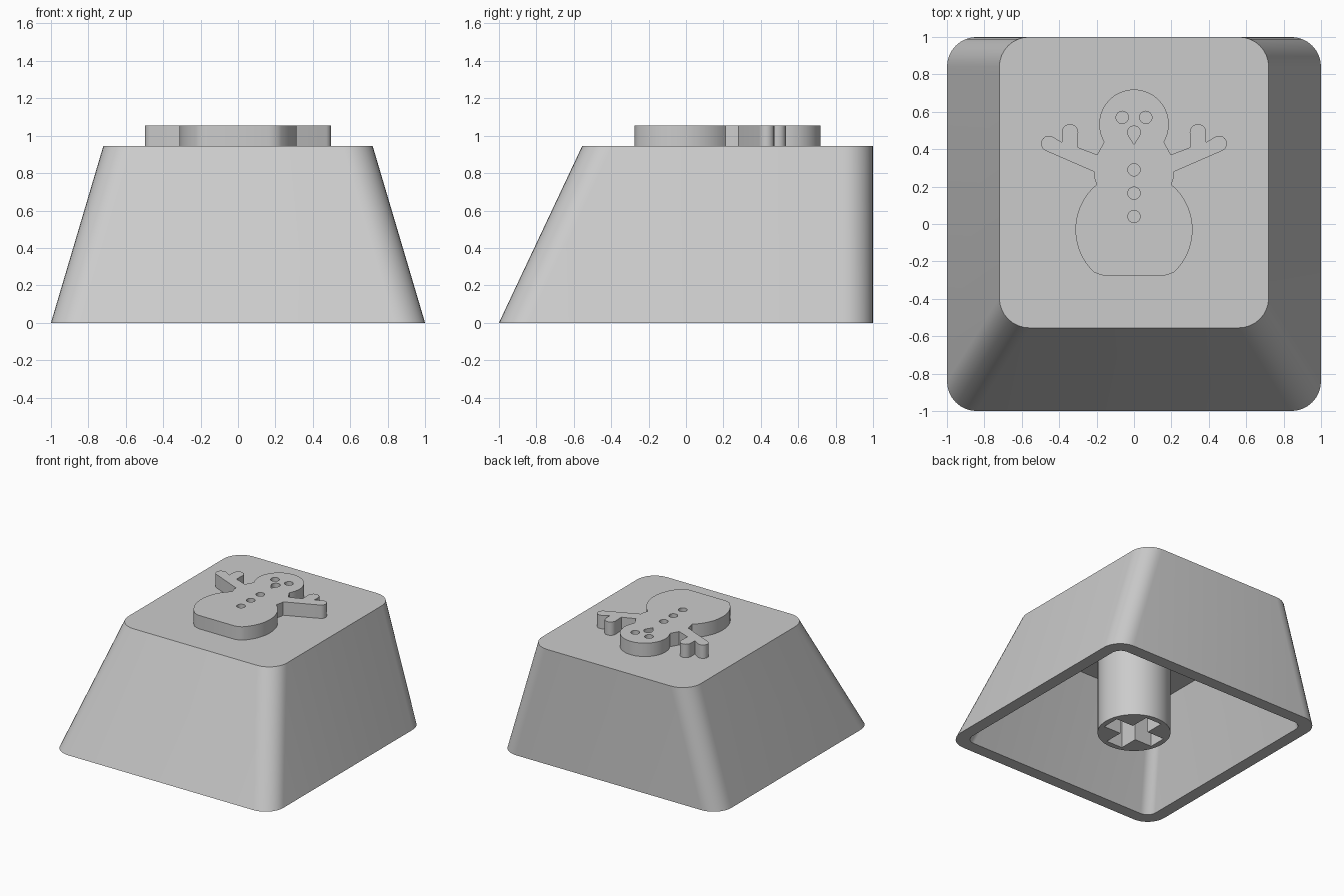
import bpy
import bmesh
from math import cos, sin, pi, radians, atan2

cube = bpy.data.objects.get("Cube")
if cube:
    bpy.data.objects.remove(cube, do_unlink=True)

grey = bpy.data.materials.new("light grey plastic")
grey.use_nodes = True
colour = (0.6, 0.6, 0.6, 1)
grey.diffuse_color = colour
grey.node_tree.nodes["Principled BSDF"].inputs["Base Color"].default_value = colour

CAP_TOP = 0.945
CEILING = 0.75
RELIEF_TOP = 1.055


def finish(obj):
    """Give the part its material and smooth shading with sharp edges."""
    obj.data.materials.clear()
    obj.data.materials.append(grey)
    bpy.ops.object.select_all(action="DESELECT")
    obj.select_set(True)
    bpy.context.view_layer.objects.active = obj
    bpy.ops.object.shade_smooth_by_angle(angle=radians(30))


def arc(cx, cy, r, start, end, n):
    """Points along an arc, angles in radians."""
    return [(cx + r * cos(start + (end - start) * i / n),
             cy + r * sin(start + (end - start) * i / n)) for i in range(n + 1)]


def circle(cx, cy, r, n=32):
    return arc(cx, cy, r, 0, 2 * pi, n)[:-1]


def rounded_rect(half_x, front, back, r):
    corners = [(half_x - r, back - r), (r - half_x, back - r),
               (r - half_x, front + r), (half_x - r, front + r)]
    pts = []
    for i, (x, y) in enumerate(corners):
        pts += arc(x, y, r, i * pi / 2, (i + 1) * pi / 2, 8)
    return pts


def lofted(name, sections):
    """Join a chain of matching outlines; the first and last are capped."""
    bm = bmesh.new()
    rings = [[bm.verts.new((x, y, z)) for x, y in pts] for pts, z in sections]
    for a, b in zip(rings, rings[1:]):
        for i in range(len(a)):
            j = (i + 1) % len(a)
            bm.faces.new((a[i], a[j], b[j], b[i]))
    bm.faces.new(rings[0])
    bm.faces.new(rings[-1])
    bmesh.ops.recalc_face_normals(bm, faces=bm.faces)
    mesh = bpy.data.meshes.new(name)
    bm.to_mesh(mesh)
    bm.free()
    obj = bpy.data.objects.new(name, mesh)
    bpy.context.collection.objects.link(obj)
    return obj


def flat_relief(name, outlines, bottom, top):
    """Extrude an outline, with any inner outlines as holes."""
    curve = bpy.data.curves.new(name, "CURVE")
    curve.dimensions = "2D"
    curve.fill_mode = "BOTH"
    curve.extrude = (top - bottom) / 2
    for pts in outlines:
        spline = curve.splines.new("POLY")
        spline.points.add(len(pts) - 1)
        for point, (x, y) in zip(spline.points, pts):
            point.co = (x, y, (top + bottom) / 2 * 0, 1)
        spline.use_cyclic_u = True
    obj = bpy.data.objects.new(name, curve)
    bpy.context.collection.objects.link(obj)
    bpy.ops.object.select_all(action="DESELECT")
    obj.select_set(True)
    bpy.context.view_layer.objects.active = obj
    bpy.ops.object.convert(target="MESH")
    obj = bpy.context.view_layer.objects.active
    bm = bmesh.new()
    bm.from_mesh(obj.data)
    bmesh.ops.remove_doubles(bm, verts=bm.verts, dist=0.0005)
    bmesh.ops.recalc_face_normals(bm, faces=bm.faces)
    bmesh.ops.translate(bm, verts=bm.verts, vec=(0, 0, (top + bottom) / 2))
    bm.to_mesh(obj.data)
    bm.free()
    return obj


# Hollow tapered shell: outer top, outer rim, inner rim, ceiling
finish(lofted("keycap_shell", [
    (rounded_rect(0.72, -0.555, 1, 0.16), CAP_TOP),
    (rounded_rect(1, -1, 1, 0.16), 0),
    (rounded_rect(0.9, -0.9, 0.9, 0.08), 0),
    (rounded_rect(0.678, -0.547, 0.9, 0.08), CEILING),
]))

# Mounting stem with a cross-shaped socket
stem = lofted("mounting_stem", [(circle(0, 0, 0.275, 48), 0),
                                (circle(0, 0, 0.275, 48), CEILING + 0.02)])
long, short, depth = 0.23, 0.073, 0.45
cross = [(long, -short), (long, short), (short, short), (short, long),
         (-short, long), (-short, short), (-long, short), (-long, -short),
         (-short, -short), (-short, -long), (short, -long), (short, -short)]
cutter = lofted("socket_cutter", [(cross, -0.1), (cross, depth)])
cutter.hide_render = True
cut = stem.modifiers.new("socket", "BOOLEAN")
cut.operation = "DIFFERENCE"
cut.solver = "EXACT"
cut.object = cutter
bpy.context.view_layer.objects.active = stem
bpy.ops.object.modifier_apply(modifier=cut.name)
bpy.data.objects.remove(cutter, do_unlink=True)
finish(stem)

# Right half of the snowman outline, from the head's top down to the base
head_y, head_r = 0.533, 0.186
body_y, body_r = -0.03, 0.313
half = arc(0, head_y, head_r, pi / 2, atan2(-0.095, 0.16), 20)
half += [(0.197, 0.37), (0.30, 0.41)]
half += arc(0.342, 0.49, 0.044, pi, 0, 10)
half += [(0.386, 0.437)]
half += arc(0.455, 0.43, 0.042, radians(112), radians(-67), 10)
half += [(0.215, 0.28), (0.213, 0.25)]
half += arc(0, body_y, body_r, atan2(0.24, 0.2), atan2(-0.225, 0.213), 24)
half += [(0.19, -0.268), (0.165, -0.275)]
outline = half + [(-x, y) for x, y in reversed(half[1:])]

# Pierced eyes, buttons and drop-shaped nose
holes = [circle(x, 0.57, 0.033) for x in (-0.063, 0.063)]
holes += [circle(0, y, 0.033) for y in (0.29, 0.165, 0.04)]
holes.append(arc(0, 0.49, 0.034, radians(-30), radians(210), 20) + [(0, 0.425)])
finish(flat_relief("snowman_relief", [outline] + holes, CAP_TOP - 0.01, RELIEF_TOP))
